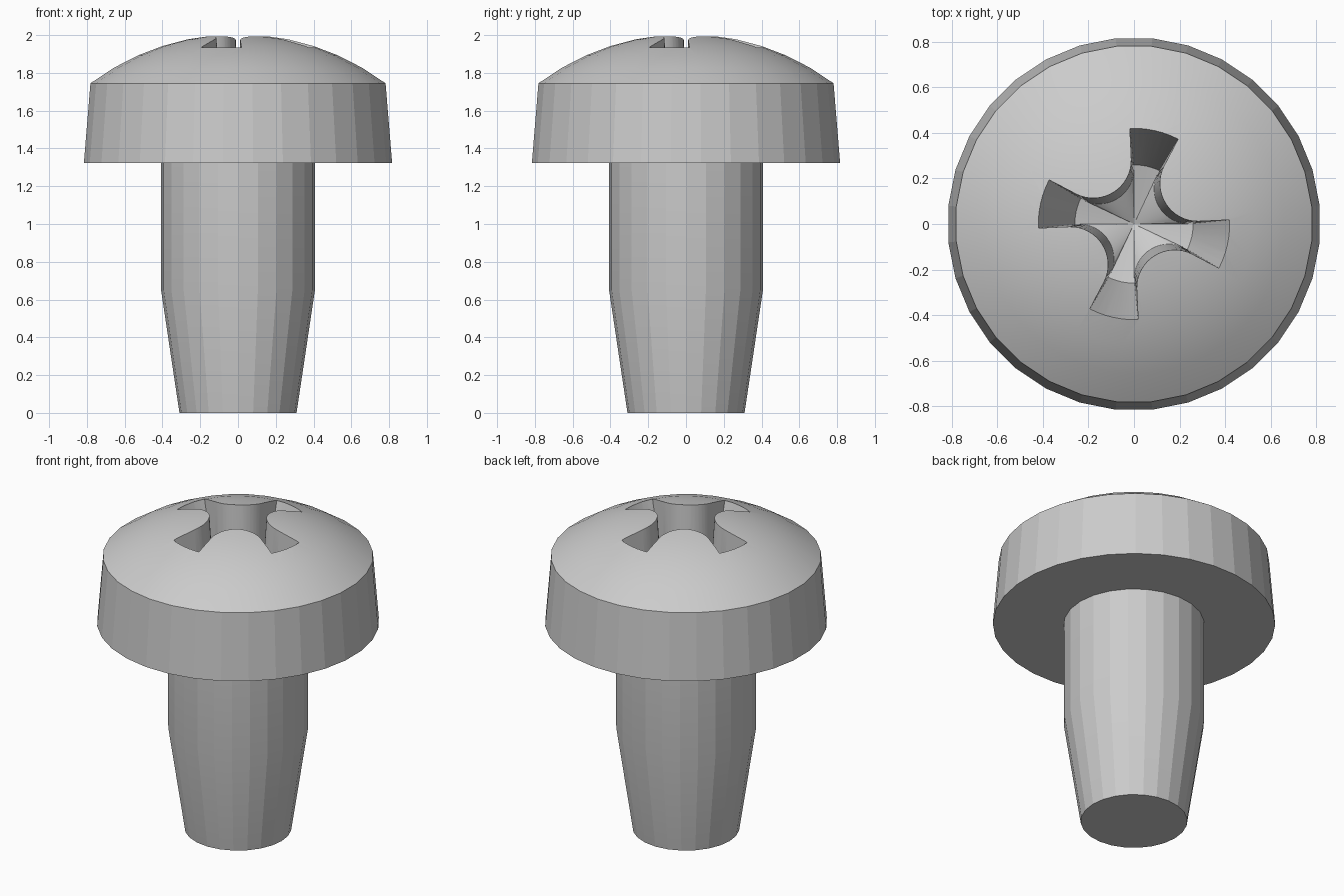
import bpy, bmesh
from math import sin, cos, pi, radians, sqrt

if "Cube" in bpy.data.objects:
    bpy.data.objects.remove(bpy.data.objects["Cube"])


def ring(bm, r, z, n, offset=0.0):
    return [bm.verts.new((r * cos(2 * pi * (i + offset) / n),
                          r * sin(2 * pi * (i + offset) / n), z)) for i in range(n)]


def skin(bm, a, b):
    n = len(a)
    for i in range(n):
        bm.faces.new((a[i], a[(i + 1) % n], b[(i + 1) % n], b[i]))


def loop_edges(bm, loop):
    return [bm.edges.get((loop[i - 1], loop[i])) for i in range(len(loop))]


def fan(bm, loop, z):
    c = bm.verts.new((0, 0, z))
    for i in range(len(loop)):
        bm.faces.new((loop[i - 1], loop[i], c))


def finish(bm, name):
    bmesh.ops.recalc_face_normals(bm, faces=bm.faces)
    mesh = bpy.data.meshes.new(name)
    bm.to_mesh(mesh)
    bm.free()
    ob = bpy.data.objects.new(name, mesh)
    bpy.context.collection.objects.link(ob)
    return ob


# Screw body: tapered shank, then the flared head with a shallow dome
bm = bmesh.new()
shank = [ring(bm, r, z, 24) for r, z in ((0.31, 0), (0.408, 0.655), (0.408, 1.322))]
bm.faces.new(shank[0][::-1])
for a, b in zip(shank, shank[1:]):
    skin(bm, a, b)
R, TOP = 1.315, 2.005
head_profile = [(0.82, 1.322)]
for r in (0.785, 0.66, 0.53, 0.40, 0.27, 0.14):
    head_profile.append((r, TOP - R + sqrt(R * R - r * r)))
head = [ring(bm, r, z, 32, 0.5) for r, z in head_profile]
for a, b in zip(head, head[1:]):
    skin(bm, a, b)
fan(bm, head[-1], TOP)
# underside of the head
bmesh.ops.triangle_fill(bm, use_beauty=True,
                        edges=loop_edges(bm, shank[-1]) + loop_edges(bm, head[0]))
screw = finish(bm, "screw")


# Cross recess: four round-nosed lobes leave four arms between them
def outline(tip_r, tip_deg, nose_r, end_r, phi_deg, steps=16):
    pts = []
    for k in range(4):
        axis = radians(32.5 + 90 * k)
        local = [(tip_r * cos(radians(tip_deg)), -tip_r * sin(radians(tip_deg)))]
        for i in range(steps + 1):
            t = 2 * i / steps - 1
            p, rad = radians(phi_deg) * t, nose_r + (end_r - nose_r) * t * t
            local.append((0.328 - rad * cos(p), rad * sin(p)))
        local.append((local[0][0], -local[0][1]))
        for j in range(1, 6):
            a = radians(tip_deg + (90 - 2 * tip_deg) * j / 6)
            local.append((tip_r * cos(a), tip_r * sin(a)))
        pts += [(x * cos(axis) - y * sin(axis), x * sin(axis) + y * cos(axis))
                for x, y in local]
    return pts


RIM_Z, FLOOR_Z, OVER_Z = 1.945, 1.45, 2.05
rim = outline(0.424, 30, 0.165, 0.165, 59)
floor = outline(0.26, 32, 0.195, 0.176, 50)
k = (OVER_Z - FLOOR_Z) / (RIM_Z - FLOOR_Z)
bm = bmesh.new()
low = [bm.verts.new((x, y, FLOOR_Z)) for x, y in floor]
high = [bm.verts.new((fx + (x - fx) * k, fy + (y - fy) * k, OVER_Z))
        for (x, y), (fx, fy) in zip(rim, floor)]
skin(bm, low, high)
fan(bm, low, FLOOR_Z - 0.07)
fan(bm, high, OVER_Z)
cutter = finish(bm, "recess_cutter")
cutter.hide_render = True

mod = screw.modifiers.new("recess", 'BOOLEAN')
mod.operation, mod.solver, mod.object = 'DIFFERENCE', 'EXACT', cutter
bpy.ops.object.select_all(action='DESELECT')
bpy.context.view_layer.objects.active = screw
screw.select_set(True)
bpy.ops.object.modifier_apply(modifier=mod.name)
bpy.data.objects.remove(cutter)

# Smooth dome and recess, faceted sides
bpy.ops.object.shade_smooth_by_angle(angle=radians(10))
